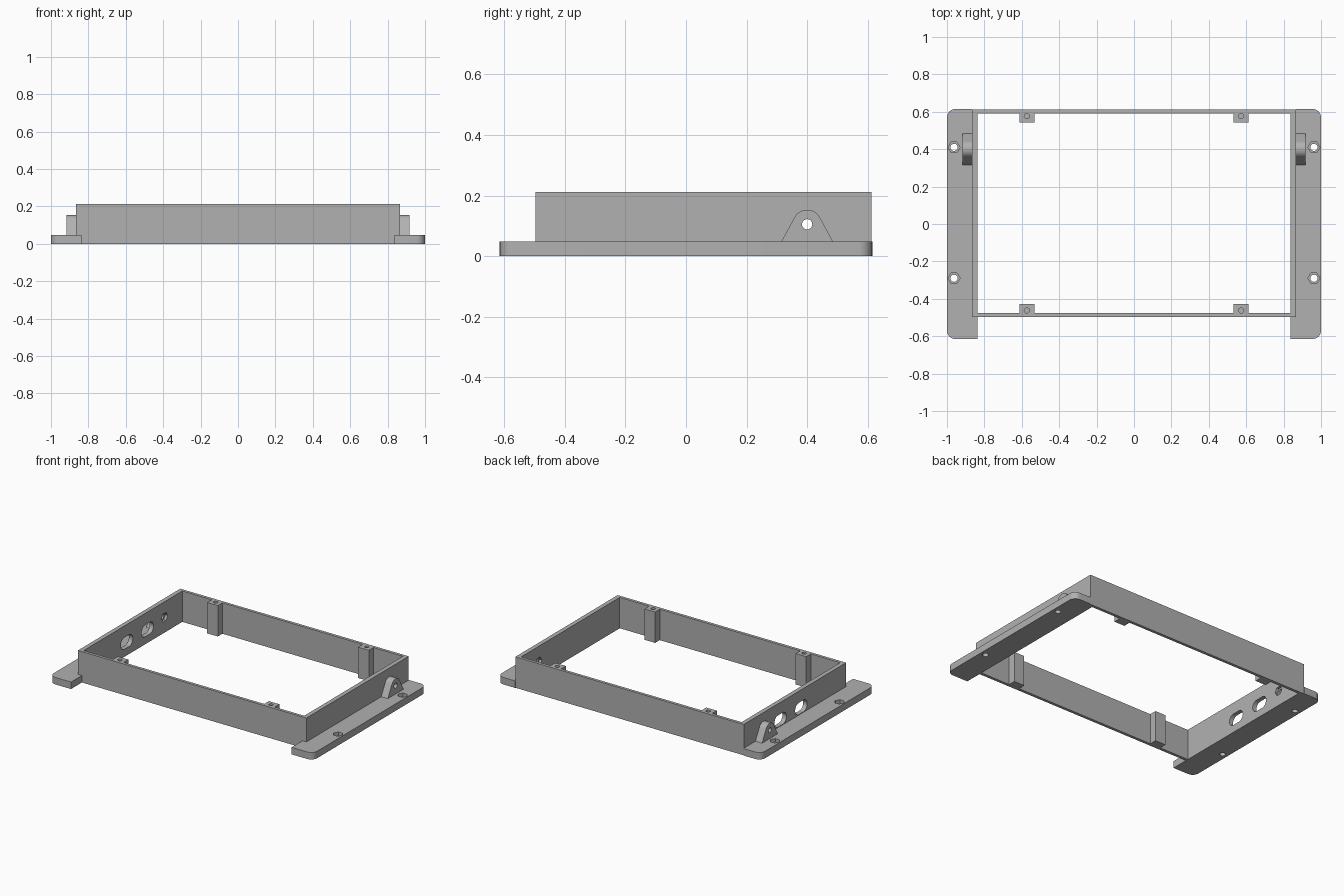
import bpy, bmesh
from math import cos, sin, pi, radians

if "Cube" in bpy.data.objects:
    bpy.data.objects.remove(bpy.data.objects["Cube"], do_unlink=True)

grey = bpy.data.materials.new("plain_grey")
grey.use_nodes = True
colour = (0.44, 0.44, 0.44, 1)
grey.diffuse_color = colour
grey.node_tree.nodes["Principled BSDF"].inputs["Base Color"].default_value = colour


def prism(name, pts, lo, hi, axis="z"):
    """Extrude a closed outline along an axis (outline is x,y or y,z)."""
    bm = bmesh.new()
    place = (lambda a, b, t: (a, b, t)) if axis == "z" else (lambda a, b, t: (t, a, b))
    lower = [bm.verts.new(place(a, b, lo)) for a, b in pts]
    upper = [bm.verts.new(place(a, b, hi)) for a, b in pts]
    bm.faces.new(lower)
    bm.faces.new(upper)
    n = len(pts)
    for i in range(n):
        j = (i + 1) % n
        bm.faces.new((lower[i], lower[j], upper[j], upper[i]))
    bmesh.ops.recalc_face_normals(bm, faces=bm.faces[:])
    mesh = bpy.data.meshes.new(name)
    bm.to_mesh(mesh)
    bm.free()
    mesh.materials.append(grey)
    obj = bpy.data.objects.new(name, mesh)
    bpy.context.collection.objects.link(obj)
    return obj


def arc(cx, cy, r, start, end, steps=8):
    angles = [radians(start + (end - start) * i / steps) for i in range(steps + 1)]
    return [(cx + r * cos(a), cy + r * sin(a)) for a in angles]


def ring(cx, cy, r, sides=24):
    return arc(cx, cy, r, 0, 360, sides)[:-1]


def rect(x0, x1, y0, y1):
    return [(x0, y0), (x1, y0), (x1, y1), (x0, y1)]


def select(obj):
    bpy.ops.object.select_all(action="DESELECT")
    obj.select_set(True)
    bpy.context.view_layer.objects.active = obj


def cut(obj, pts, lo, hi, axis="z"):
    tool = prism("cutter", pts, lo, hi, axis)
    tool.hide_render = True
    mod = obj.modifiers.new("cut", "BOOLEAN")
    mod.operation = "DIFFERENCE"
    mod.solver = "EXACT"
    mod.object = tool
    select(obj)
    bpy.ops.object.modifier_apply(modifier=mod.name)
    bpy.data.objects.remove(tool, do_unlink=True)


OUT, INN = 0.867, 0.837          # side wall faces
FRONT, BACK, WALL = -0.497, 0.612, 0.02
TOP, BASE = 0.212, 0.048
PIVOT = (0.4, 0.105)
parts = []

# Open rectangular frame
frame = prism("frame_wall", rect(-OUT, OUT, FRONT, BACK), 0, TOP)
cut(frame, rect(-INN, INN, FRONT + WALL, BACK - WALL), -0.1, 0.4)
cut(frame, ring(*PIVOT, 0.017), -1.2, 1.2, "x")
# Nut pockets on the inner faces
cut(frame, ring(*PIVOT, 0.032, 6), -INN - 0.018, INN + 0.018, "x")
# Two cable slots in the right wall
for y in (0.215, -0.01):
    slot = arc(y + 0.025, 0.092, 0.04, -90, 90, 12) + arc(y - 0.025, 0.092, 0.04, 90, 270, 12)
    cut(frame, slot, -1, -0.7, "x")
parts.append(frame)

for s, side in ((1, "left"), (-1, "right")):
    # Mounting flange with rounded outer corners, notched around the frame
    outline = ([(INN, -0.615)] + arc(0.955, -0.57, 0.045, -90, 0) + arc(0.955, 0.57, 0.045, 0, 90)
               + [(OUT, 0.615), (OUT, FRONT), (INN, FRONT)])
    flange = prism(side + "_flange", [(x * s, y) for x, y in outline], 0, BASE)
    for y in (0.41, -0.29):
        cut(flange, ring(0.962 * s, y, 0.019), -0.1, 0.1)
        cut(flange, ring(0.962 * s, y, 0.032, 6), 0.024, 0.1)
    parts.append(flange)

    # Pivot ear with a round top
    ear = [(0.315, BASE), (0.485, BASE)] + arc(*PIVOT, 0.048, 28, 152, 16)
    lug = prism(side + "_pivot_ear", ear, *sorted((OUT * s, 0.917 * s)), "x")
    cut(lug, ring(*PIVOT, 0.017), -1.2, 1.2, "x")
    parts.append(lug)

    # Screw posts against the front and back walls
    for end, wall, d in (("front", FRONT + WALL, 1), ("back", BACK - WALL, -1)):
        x = 0.573 * s
        post = prism(f"{end}_{side}_screw_post",
                     rect(x - 0.04, x + 0.04, *sorted((wall, wall + 0.05 * d))), 0, TOP)
        cut(post, ring(x, wall + 0.015 * d, 0.014, 16), TOP - 0.08, TOP + 0.1)
        parts.append(post)

for obj in parts:
    select(obj)
    bpy.ops.object.shade_smooth_by_angle(angle=radians(30))
